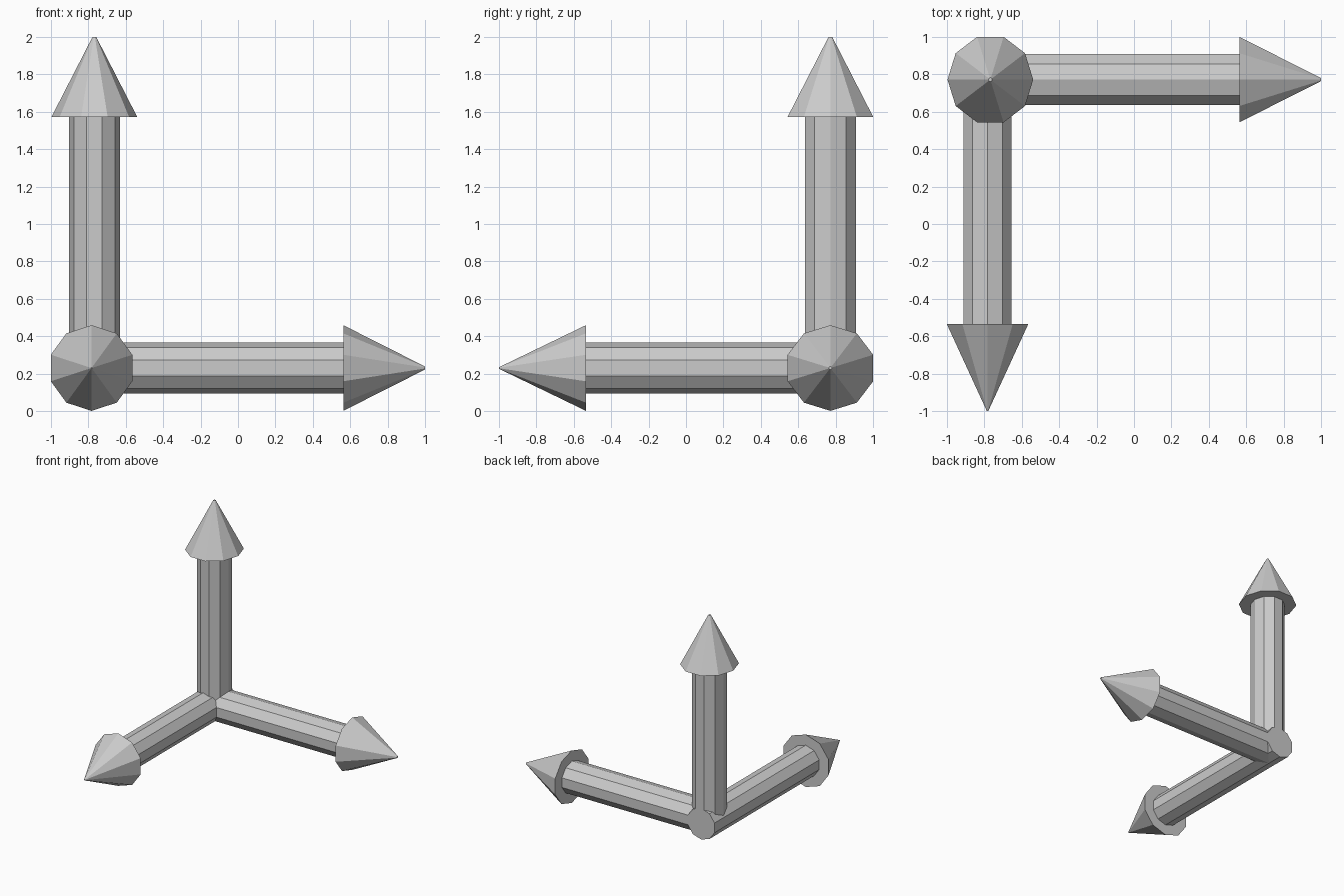
import bpy, bmesh
from math import cos, sin, tau
from mathutils import Vector

if "Cube" in bpy.data.objects:
    bpy.data.objects.remove(bpy.data.objects["Cube"])

SIDES = 10
SHAFT_R, HEAD_R = 0.136, 0.229
STRETCH = Vector((1, 1.05, 1))  # arrows are slightly wider along y


def arrow(name, axis, corner_dir, centre, start, head_base, tip, tip_r):
    """Ten-sided arrow: rings swept along one axis, closed at both ends."""
    w = Vector([float(i == axis) for i in range(3)])
    u = Vector(corner_dir)
    v = w.cross(u)
    bm = bmesh.new()
    rings = []
    for r, pos in ((SHAFT_R, start), (SHAFT_R, head_base),
                   (HEAD_R, head_base), (tip_r, tip)):
        ring = []
        for i in range(SIDES):
            a = tau * i / SIDES
            p = (u * cos(a) + v * sin(a)) * r * STRETCH
            ring.append(bm.verts.new(Vector(centre) + p + w * pos))
        rings.append(ring)
    for lo, hi in zip(rings, rings[1:]):
        for i in range(SIDES):
            j = (i + 1) % SIDES
            bm.faces.new((lo[i], lo[j], hi[j], hi[i]))
    bm.faces.new(rings[0][::-1])
    bm.faces.new(rings[-1])
    bmesh.ops.recalc_face_normals(bm, faces=bm.faces)
    mesh = bpy.data.meshes.new(name)
    bm.to_mesh(mesh)
    bm.free()
    bpy.context.collection.objects.link(bpy.data.objects.new(name, mesh))


# Arrow pointing right, arrow pointing to the front, arrow pointing up
arrow("right_arrow", 0, (0, 0, 1), (0, 0.772, 0.23), -0.77, 0.563, 1.0, 0.008)
arrow("front_arrow", 1, (0, 0, 1), (-0.783, 0, 0.23), 0.909, -0.535, -1.0, 0.004)
arrow("up_arrow", 2, (1, 0, 0), (-0.768, 0.772, 0), 0.23, 1.573, 2.0, 0.01)
